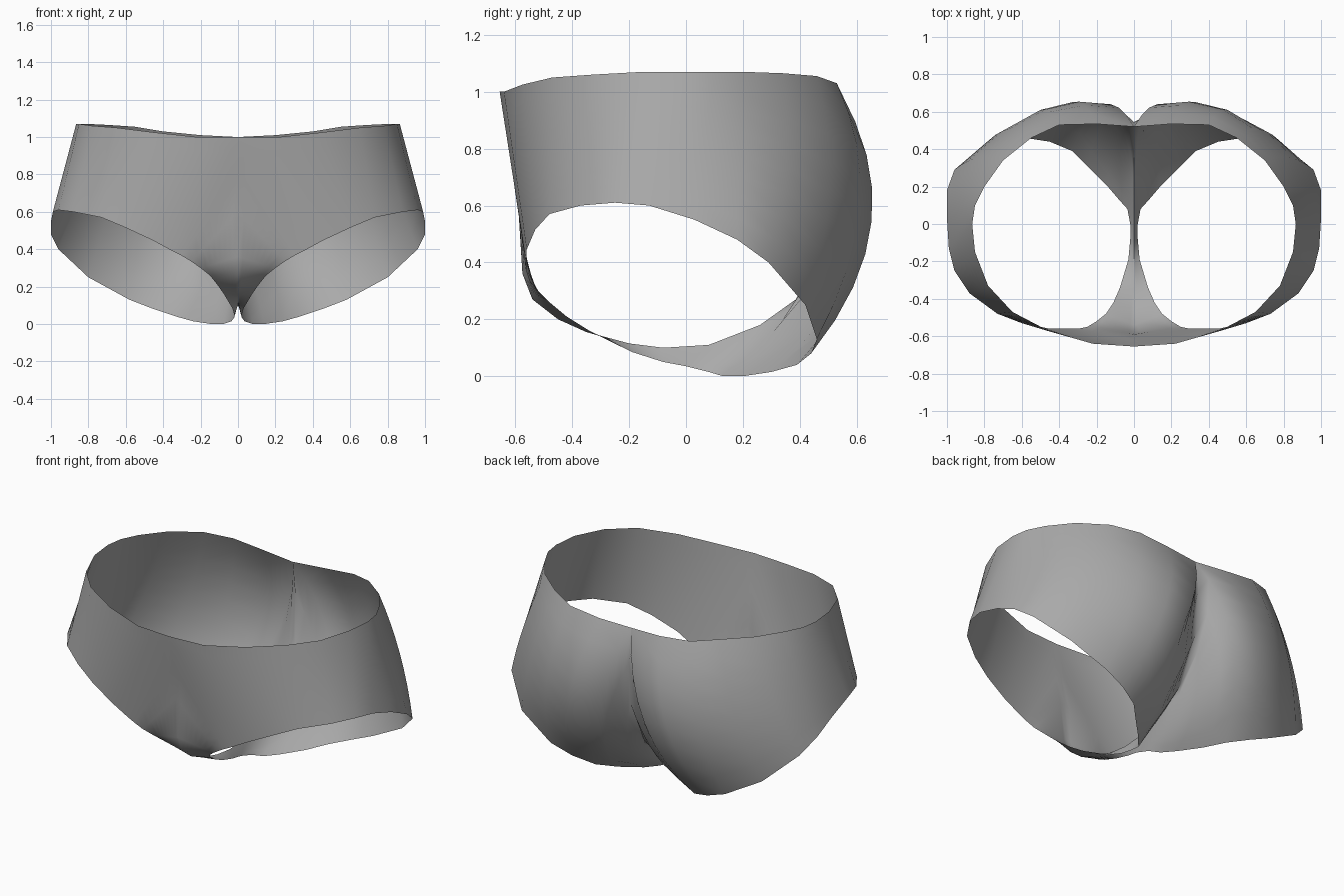
import bpy
import bmesh
import math
from mathutils import Vector

default_cube = bpy.data.objects.get("Cube")
if default_cube:
    bpy.data.objects.remove(default_cube, do_unlink=True)

# Waist edge of the left half, front centre to back centre
waist = [
    (0, -.655, 1), (.22, -.64, 1), (.45, -.575, 1.025), (.65, -.47, 1.05),
    (.78, -.33, 1.06), (.85, -.15, 1.07), (.865, 0, 1.07), (.85, .1, 1.07),
    (.8, .2, 1.07), (.7, .34, 1.065), (.55, .46, 1.055), (.4, .53, 1.03),
    (.2, .535, 1.01), (0, .52, 1),
]

# Centre seam (y, z), down the back, under the crotch and up the front
centre_seam = [
    (.545, .8), (.53, .55), (.4, .28), (.26, .18), (.08, .11), (-.08, .1),
    (-.2, .115), (-.35, .155), (-.45, .2), (-.54, .27), (-.575, .36),
    (-.59, .6), (-.62, .8),
]

# Leg opening, one point for each point of the waist and then the seam
leg_opening = [
    (.35, -.56, .39), (.45, -.56, .445), (.6, -.53, .515), (.73, -.48, .57),
    (.88, -.37, .6), (.96, -.25, .61), (.99, -.13, .6), (1, .03, .55),
    (1, .18, .48), (.96, .29, .4), (.8, .42, .25), (.58, .46, .13),
    (.45, .44, .08), (.33, .39, .04), (.24, .3, .015), (.14, .2, 0),
    (.08, .13, 0), (.035, .08, .015), (.02, 0, .035), (.02, -.08, .05),
    (.03, -.19, .085), (.075, -.34, .16), (.11, -.42, .21), (.15, -.48, .26),
    (.2, -.52, .3), (.25, -.55, .335), (.3, -.56, .365),
]

# Fullness of the seat, added halfway between the outer edge and the leg
seat_start = len(waist) - 5
seat_fullness = [
    (0, .04, 0), (0, .065, 0), (.01, .115, .02), (0, .165, 0),
    (0, .18, 0), (.04, .125, -.05), (.02, .05, -.06), (.01, 0, -.03),
]

outer_edge = [Vector(p) for p in waist]
outer_edge += [Vector((0, y, z)) for y, z in centre_seam]
inner_edge = [Vector(p) for p in leg_opening]
middle = [(a + b) / 2 for a, b in zip(outer_edge, inner_edge)]
for offset, fullness in enumerate(seat_fullness):
    middle[seat_start + offset] += Vector(fullness)


def point_on_arc(start, mid, end, t):
    """Parabola through three points."""
    return (start * (1 - t) * (1 - 2 * t)
            + mid * 4 * t * (1 - t)
            + end * t * (2 * t - 1))


def add_half(bm, side):
    """Loft one half of the garment from its outer edge to the leg opening."""
    rows = 8
    strips = []
    for start, mid, end in zip(outer_edge, middle, inner_edge):
        strip = []
        for row in range(rows + 1):
            point = point_on_arc(start, mid, end, row / rows)
            point.x *= side
            strip.append(bm.verts.new(point))
        strips.append(strip)
    for index, strip in enumerate(strips):
        following = strips[(index + 1) % len(strips)]
        for row in range(rows):
            corners = [strip[row], strip[row + 1],
                       following[row + 1], following[row]]
            if side < 0:
                corners.reverse()
            bm.faces.new(corners)


# Both halves, welded along the centre seam
bm = bmesh.new()
for side in (1, -1):
    add_half(bm, side)
bmesh.ops.remove_doubles(bm, verts=bm.verts[:], dist=.0005)
mesh = bpy.data.meshes.new("briefs")
bm.to_mesh(mesh)
bm.free()

briefs = bpy.data.objects.new("briefs", mesh)
bpy.context.collection.objects.link(briefs)

# Plain grey cloth
cloth = bpy.data.materials.new("grey cloth")
cloth.use_nodes = True
grey = (.4, .4, .4, 1)
cloth.diffuse_color = grey
cloth.node_tree.nodes["Principled BSDF"].inputs["Base Color"].default_value = grey
mesh.materials.append(cloth)

# Smooth shading with a sharp crease at the back seam
bpy.ops.object.select_all(action="DESELECT")
briefs.select_set(True)
bpy.context.view_layer.objects.active = briefs
bpy.ops.object.shade_smooth_by_angle(angle=math.radians(60))
